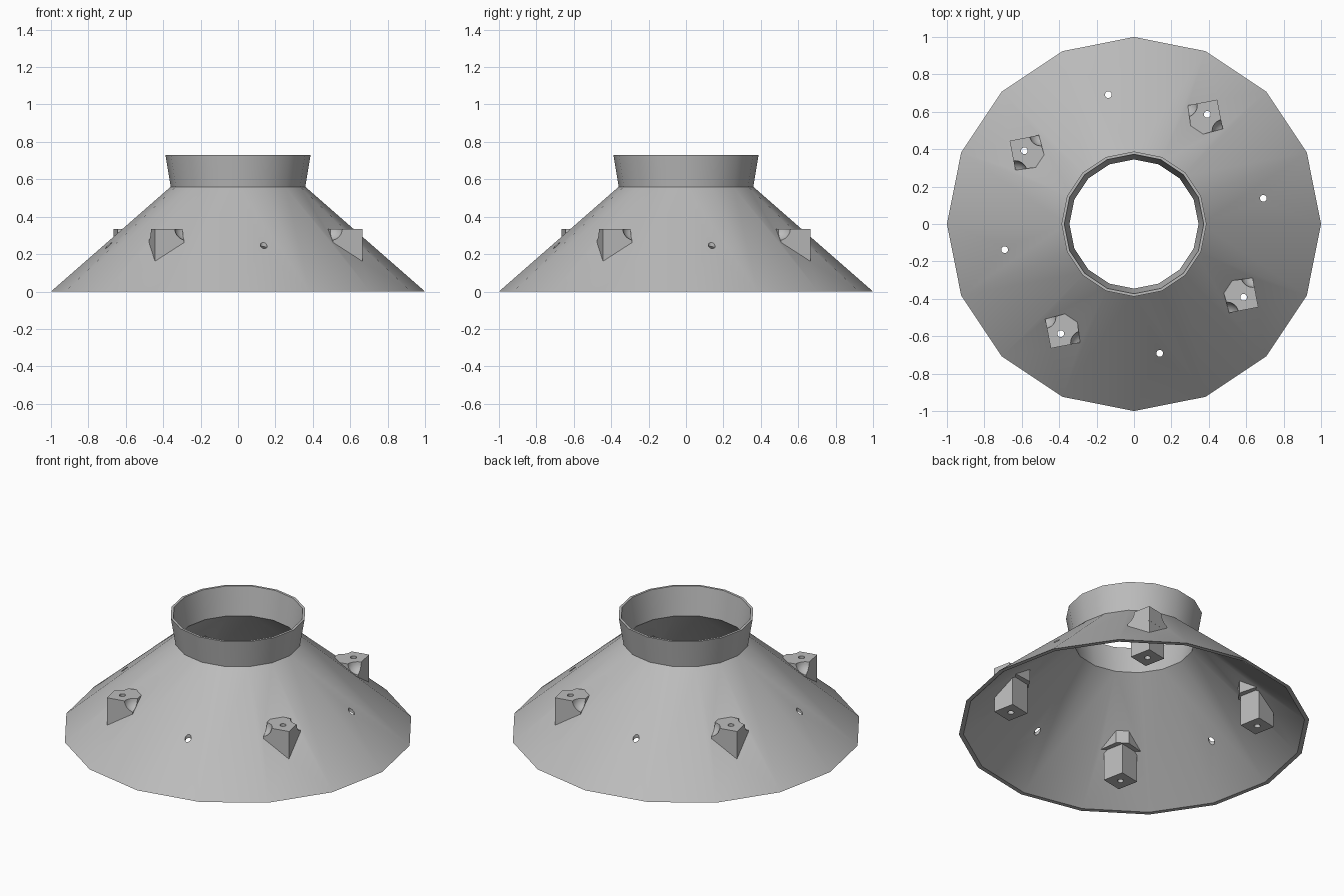
import bpy, bmesh, math
from mathutils import Matrix, Vector

if "Cube" in bpy.data.objects:
    bpy.data.objects.remove(bpy.data.objects["Cube"])

grey = bpy.data.materials.new("light grey")
grey.diffuse_color = (0.5, 0.5, 0.5, 1)
grey.use_nodes = True
grey.node_tree.nodes["Principled BSDF"].inputs["Base Color"].default_value = grey.diffuse_color
SIDES = 16
BOSS_ANGLES = [math.radians(56.25 + 90 * i) for i in range(4)]
HOLE_ANGLES = [math.radians(11.25 + 45 * i) for i in range(8)]
BOSS_R, TOP_Z, BASE_Z = 0.705, 0.335, 0.05


def make(name, bm):
    bmesh.ops.recalc_face_normals(bm, faces=bm.faces)
    me = bpy.data.meshes.new(name)
    bm.to_mesh(me)
    bm.free()
    ob = bpy.data.objects.new(name, me)
    bpy.context.collection.objects.link(ob)
    me.materials.append(grey)
    return ob


def lathe(name, profile):
    """Closed ring of revolution from (radius, height) points."""
    bm = bmesh.new()
    rings = []
    for i in range(SIDES):
        a = math.tau * i / SIDES
        rings.append([bm.verts.new((r * math.cos(a), r * math.sin(a), z)) for r, z in profile])
    n = len(profile)
    for i in range(SIDES):
        a, b = rings[i], rings[(i + 1) % SIDES]
        for j in range(n):
            k = (j + 1) % n
            bm.faces.new((a[j], b[j], b[k], a[k]))
    return make(name, bm)


def prism(bm, points, z0, z1, angle):
    """Vertical prism from (radial, tangential) points, turned about the axis."""
    rot = Matrix.Rotation(angle, 4, 'Z')
    low = [bm.verts.new(rot @ Vector((x, y, z0))) for x, y in points]
    high = [bm.verts.new(rot @ Vector((x, y, z1))) for x, y in points]
    bm.faces.new(low[::-1])
    bm.faces.new(high)
    for i in range(len(points)):
        j = (i + 1) % len(points)
        bm.faces.new((low[i], low[j], high[j], high[i]))


def boolean(ob, other, op):
    mod = ob.modifiers.new(op.lower(), 'BOOLEAN')
    mod.operation, mod.object, mod.solver = op, other, 'EXACT'
    bpy.context.view_layer.objects.active = ob
    bpy.ops.object.modifier_apply(modifier=mod.name)
    bpy.data.objects.remove(other)


# Funnel shell: sloped skirt with a flared neck
shell = lathe("funnel_shell", [(1, 0), (0.36, 0.56), (0.388, 0.73), (0.373, 0.73),
                               (0.345, 0.555), (0.974, 0)])

# Corner-shaped mounting bosses, passing through the skirt
bm = bmesh.new()
for a in BOSS_ANGLES:
    prism(bm, [(0.80, 0), (0.687, 0.113), (0.60, 0.036), (0.60, -0.036), (0.687, -0.113)],
          0.24, TOP_Z, a)
upper = make("boss_top", bm)

# Rounded scoops at the side corners of each boss
bm = bmesh.new()
for a in BOSS_ANGLES:
    for s in (-1, 1):
        pos = Matrix.Rotation(a, 4, 'Z') @ Vector((0.68, s * 0.125, TOP_Z + 0.003))
        bmesh.ops.create_icosphere(bm, subdivisions=3, radius=0.065, matrix=Matrix.Translation(pos))
boolean(upper, make("scoop_cutter", bm), 'DIFFERENCE')

# Square posts under the bosses
bm = bmesh.new()
for a in BOSS_ANGLES:
    prism(bm, [(0.7995, 0), (BOSS_R, 0.0945), (0.6105, 0), (BOSS_R, -0.0945)], BASE_Z, 0.25, a)
boolean(upper, make("post", bm), 'UNION')
boolean(shell, upper, 'UNION')

# Vertical screw holes through bosses and skirt
bm = bmesh.new()
for a in HOLE_ANGLES:
    pos = Vector((BOSS_R * math.cos(a), BOSS_R * math.sin(a), 0.2))
    bmesh.ops.create_cone(bm, cap_ends=True, segments=16, radius1=0.018, radius2=0.018,
                          depth=0.5, matrix=Matrix.Translation(pos))
boolean(shell, make("hole_cutter", bm), 'DIFFERENCE')

bpy.ops.object.select_all(action='DESELECT')
shell.select_set(True)
bpy.context.view_layer.objects.active = shell
bpy.ops.object.shade_smooth_by_angle(angle=math.radians(30))
